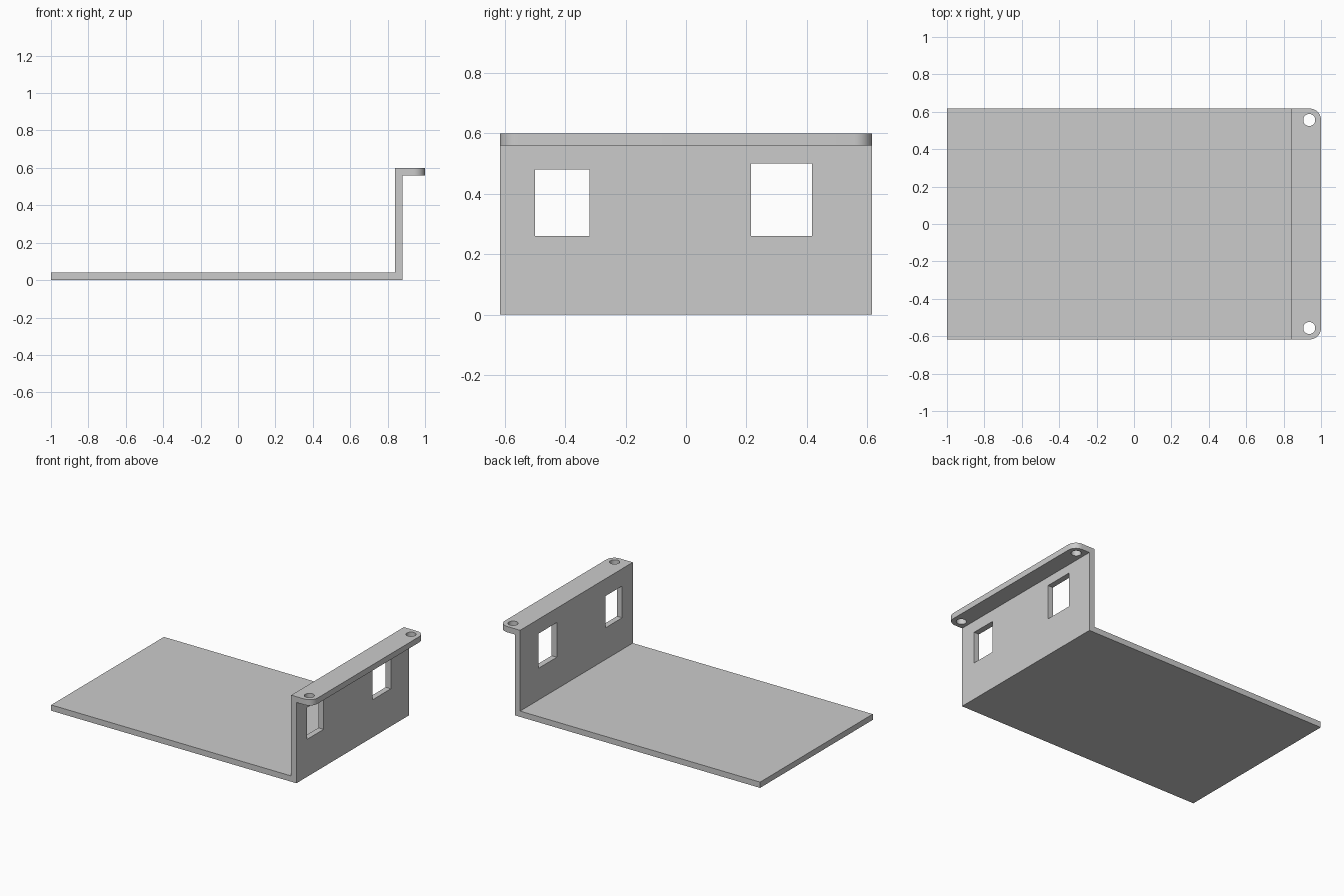
import bpy
import bmesh

HALF_W = 0.617   # half the bracket's width
T = 0.04         # sheet thickness
WALL_X = 0.84    # inner face of the upright wall
TOP = 0.6

cube = bpy.data.objects.get("Cube")
if cube:
    bpy.data.objects.remove(cube, do_unlink=True)

grey = bpy.data.materials.new("plain grey")
grey.use_nodes = True
colour = (0.6, 0.6, 0.6, 1)
grey.diffuse_color = colour
grey.node_tree.nodes["Principled BSDF"].inputs["Base Color"].default_value = colour


def new_object(name, bm):
    bmesh.ops.recalc_face_normals(bm, faces=bm.faces)
    mesh = bpy.data.meshes.new(name)
    bm.to_mesh(mesh)
    bm.free()
    mesh.materials.append(grey)
    obj = bpy.data.objects.new(name, mesh)
    bpy.context.collection.objects.link(obj)
    return obj


# Bent sheet: floor, upright wall and outward lip in one profile
profile = [(-1, 0), (WALL_X + T, 0), (WALL_X + T, TOP - T), (1, TOP - T),
           (1, TOP), (WALL_X, TOP), (WALL_X, T), (-1, T)]
bm = bmesh.new()
face = bm.faces.new([bm.verts.new((x, -HALF_W, z)) for x, z in profile])
extruded = bmesh.ops.extrude_face_region(bm, geom=[face])["geom"]
moved = [v for v in extruded if isinstance(v, bmesh.types.BMVert)]
bmesh.ops.translate(bm, verts=moved, vec=(0, 2 * HALF_W, 0))

# Rounded outer corners of the lip
corners = [e for e in bm.edges
           if all(v.co.x > 0.99 for v in e.verts)
           and abs(e.verts[0].co.z - e.verts[1].co.z) > T / 2]
bmesh.ops.bevel(bm, geom=corners, offset=0.06, segments=10,
                profile=0.5, affect='EDGES')
bracket = new_object("bracket", bm)


def cut(cutter):
    """Subtract the cutter from the bracket, then discard it."""
    cutter.hide_render = True
    mod = bracket.modifiers.new("cut", 'BOOLEAN')
    mod.operation = 'DIFFERENCE'
    mod.solver = 'EXACT'
    mod.object = cutter
    bpy.context.view_layer.objects.active = bracket
    bpy.ops.object.modifier_apply(modifier=mod.name)
    bpy.data.objects.remove(cutter, do_unlink=True)


# Rectangular windows through the wall
for y0, y1, z0, z1 in [(-0.5, -0.32, 0.26, 0.48), (0.215, 0.417, 0.26, 0.5)]:
    bm = bmesh.new()
    bmesh.ops.create_cube(bm, size=1)
    bmesh.ops.scale(bm, verts=bm.verts, vec=(3 * T, y1 - y0, z1 - z0))
    bmesh.ops.translate(bm, verts=bm.verts,
                        vec=(WALL_X + T / 2, (y0 + y1) / 2, (z0 + z1) / 2))
    cut(new_object("window_cutter", bm))

# Round screw holes through the lip ends
for side in (-1, 1):
    bm = bmesh.new()
    bmesh.ops.create_cone(bm, cap_ends=True, segments=32, radius1=0.032,
                          radius2=0.032, depth=3 * T)
    bmesh.ops.translate(bm, verts=bm.verts,
                        vec=(0.937, side * 0.556, TOP - T / 2))
    cut(new_object("hole_cutter", bm))

# Smooth curved faces, keep the bends crisp
bpy.ops.object.select_all(action='DESELECT')
bracket.select_set(True)
bpy.context.view_layer.objects.active = bracket
bpy.ops.object.shade_smooth_by_angle()
